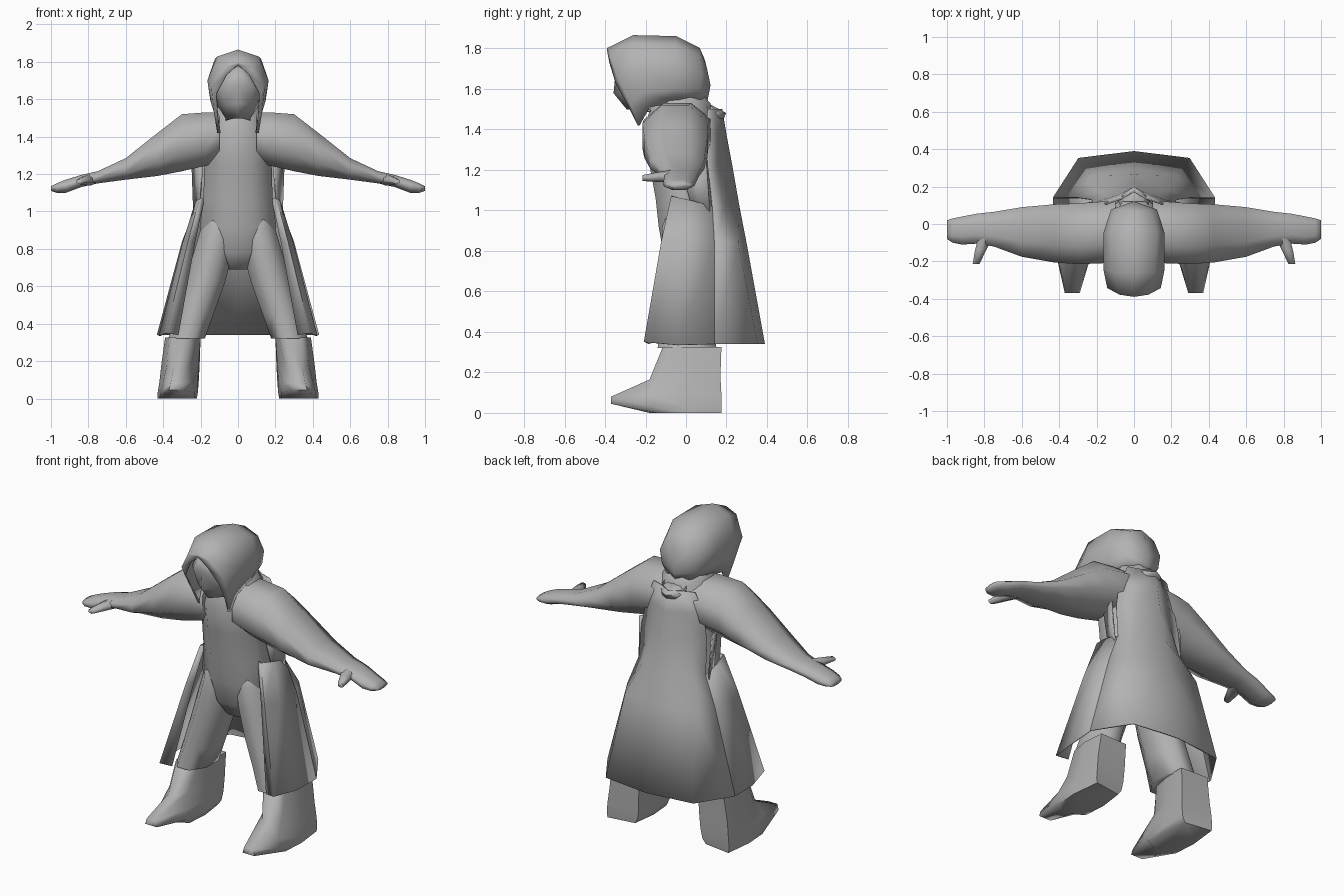
import bpy, bmesh, math

cloth = bpy.data.materials.new("plain grey")
cloth.diffuse_color = (0.45, 0.45, 0.45, 1)


def loft(name, rows, closed=True, mirror=True, thick=0.0, angle=75):
    """Skin a list of point rows; closed rows make capped tubes, open rows make sheets."""
    bm = bmesh.new()
    vs = [[bm.verts.new(p) for p in row] for row in rows]
    n = len(rows[0])
    for a, b in zip(vs, vs[1:]):
        for i in range(n if closed else n - 1):
            j = (i + 1) % n
            bm.faces.new((a[i], a[j], b[j], b[i]))
    if closed:
        bm.faces.new(vs[0][::-1])
        bm.faces.new(vs[-1])
    bmesh.ops.remove_doubles(bm, verts=bm.verts, dist=0.0005)
    bmesh.ops.recalc_face_normals(bm, faces=bm.faces)
    me = bpy.data.meshes.new(name)
    bm.to_mesh(me)
    bm.free()
    me.materials.append(cloth)
    ob = bpy.data.objects.new(name, me)
    bpy.context.collection.objects.link(ob)
    bpy.ops.object.select_all(action='DESELECT')
    ob.select_set(True)
    bpy.context.view_layer.objects.active = ob
    bpy.ops.object.shade_smooth_by_angle(angle=math.radians(angle))
    if mirror:
        m = ob.modifiers.new("mirror", 'MIRROR')
        m.use_clip = True
    if thick:
        s = ob.modifiers.new("thickness", 'SOLIDIFY')
        s.thickness = thick
        s.offset = 0
    return ob


def oval(n, place):
    """Ring of n points with flat sides; place maps (cos, sin) to a 3D point."""
    k = math.cos(math.pi / n)
    return [place(math.cos(2 * math.pi * (i + .5) / n) / k,
                  math.sin(2 * math.pi * (i + .5) / n) / k) for i in range(n)]


def ring_z(z, cx, rx, y0, y1, n=8):
    return oval(n, lambda c, s: (cx + rx * c, (y0 + y1) / 2 + (y1 - y0) / 2 * s, z))


def ring_x(x, z0, z1, y0, y1, n=8):
    return oval(n, lambda c, s: (x, (y0 + y1) / 2 + (y1 - y0) / 2 * c, (z0 + z1) / 2 + (z1 - z0) / 2 * s))


def row(z, *xy):
    return [(x, y, z) for x, y in xy]


# torso and neck
loft("torso", [ring_z(z, 0, rx, a, b) for z, rx, a, b in [
    (.69, .07, -.06, .08), (.78, .15, -.11, .13), (.92, .205, -.135, .14), (1.06, .185, -.15, .13),
    (1.25, .18, -.185, .13), (1.40, .18, -.205, .13), (1.53, .13, -.17, .12), (1.60, .07, -.14, .06)]],
    mirror=False)

# sleeve and hand in one run, plus the thumb
loft("arm", [ring_x(*r) for r in [
    (.10, 1.27, 1.53, -.20, .12), (.17, 1.245, 1.53, -.21, .12), (.30, 1.215, 1.52, -.215, .11),
    (.43, 1.19, 1.42, -.205, .105), (.60, 1.17, 1.285, -.175, .09), (.75, 1.15, 1.215, -.12, .065),
    (.84, 1.13, 1.195, -.105, .055), (.92, 1.10, 1.17, -.11, .04),
    (.97, 1.10, 1.15, -.10, .03), (1.0, 1.11, 1.135, -.08, .02)]])
loft("thumb", [oval(6, lambda c, s, x=x, y=y, z=z, r=r: (x + r * c, y, z + r * .7 * s)) for x, y, z, r in [
    (.79, -.06, 1.17, .04), (.82, -.14, 1.165, .03), (.845, -.215, 1.16, .018)]])

# trouser legs, sinking into the hips
loft("leg", [ring_z(*r) for r in [
    (.32, .275, .098, -.14, .15), (.45, .232, .10, -.13, .14), (.62, .175, .105, -.125, .13),
    (.78, .132, .105, -.12, .13), (.92, .105, .09, -.118, .125), (1.02, .09, .07, -.08, .10)]])

# boots, with the pointed toe lifted off the ground
loft("boot", [
    row(0, (.24, .15), (.41, .175), (.43, 0), (.42, -.14), (.37, -.18), (.30, -.18), (.23, -.14), (.22, 0)),
    [(.22, .155, .03), (.415, .175, .03), (.43, 0, .03), (.415, -.17, .03),
     (.37, -.37, .045), (.29, -.37, .045), (.23, -.17, .03), (.215, 0, .03)],
    [(.21, .16, .09), (.41, .175, .09), (.42, 0, .09), (.40, -.18, .09),
     (.36, -.37, .08), (.30, -.37, .08), (.24, -.18, .09), (.215, 0, .09)],
    [(.205, .165, .18), (.40, .17, .18), (.41, .03, .18), (.38, -.12, .18),
     (.345, -.18, .165), (.29, -.18, .165), (.25, -.12, .18), (.21, .03, .18)],
    row(.325, (.20, .17), (.38, .175), (.39, .04), (.37, -.07), (.34, -.115), (.27, -.115), (.22, -.07), (.20, .04))])

# long coat back, pinched at the waist: centre, back corner, side seam
loft("coat_back", [
    row(1.50, (0, .175), (.07, .135), (.14, .11)),
    row(1.38, (0, .195), (.09, .15), (.19, .10)),
    row(1.22, (0, .225), (.12, .15), (.22, .11)),
    row(1.02, (0, .26), (.16, .185), (.225, .13)),
    row(.84, (0, .295), (.23, .255), (.295, .14)),
    row(.34, (0, .386), (.295, .35), (.43, .14))], closed=False, thick=.008)

# coat side panel: side seam, middle, front corner, folded front edge
loft("coat_panel", [
    [(.225, .13, 1.02), (.225, .02, 1.05), (.205, -.07, 1.07), (.18, -.06, 1.07)],
    row(.84, (.295, .14), (.29, -.02), (.265, -.12), (.23, -.10)),
    [(.43, .14, .34), (.42, -.04, .335), (.385, -.205, .35), (.32, -.18, .34)]],
    closed=False, thick=.008, angle=40)

# loose flap at each armpit
loft("coat_side_flap", [row(1.25, (.19, -.03), (.245, .10)), row(.97, (.21, .04), (.235, .12))],
     closed=False, thick=.008)

# small collar tab behind the neck
loft("collar_tab", [
    row(1.53, (0, .10), (.04, .10), (.07, .09)),
    row(1.48, (0, .195), (.05, .165), (.08, .12)),
    row(1.45, (0, .18), (.04, .16), (.07, .12))], closed=False, thick=.008)

# hood: bands from the face opening to the back seam
loft("hood", [
    [(0, -.385, 1.785), (.06, -.375, 1.73), (.115, -.345, 1.63), (.11, -.285, 1.52), (.095, -.235, 1.42)],
    [(0, -.386, 1.80), (.075, -.375, 1.775), (.14, -.34, 1.67), (.125, -.275, 1.53), (.108, -.23, 1.42)],
    [(0, -.26, 1.862), (.11, -.255, 1.825), (.16, -.24, 1.70), (.14, -.21, 1.58), (.118, -.18, 1.51)],
    [(0, -.05, 1.857), (.12, -.05, 1.815), (.16, -.05, 1.70), (.145, -.05, 1.60), (.11, -.04, 1.54)],
    [(0, .065, 1.80), (.085, .065, 1.765), (.12, .075, 1.68), (.11, .07, 1.60), (.08, .07, 1.55)],
    [(0, .09, 1.74), (0, .10, 1.70), (0, .117, 1.62), (0, .11, 1.58), (0, .10, 1.53)]],
    closed=False, thick=.008)

# face inside the hood, with a ridge down the middle
loft("face", [
    [(0, -.35, 1.78), (.04, -.33, 1.75), (.09, -.25, 1.74)],
    [(0, -.345, 1.68), (.085, -.31, 1.66), (.13, -.25, 1.66)],
    [(0, -.355, 1.58), (.06, -.295, 1.57), (.11, -.23, 1.57)],
    [(0, -.29, 1.50), (.02, -.27, 1.50), (.06, -.20, 1.49)],
    [(0, -.14, 1.50), (.03, -.14, 1.50), (.08, -.12, 1.49)]], closed=False, thick=.006)
